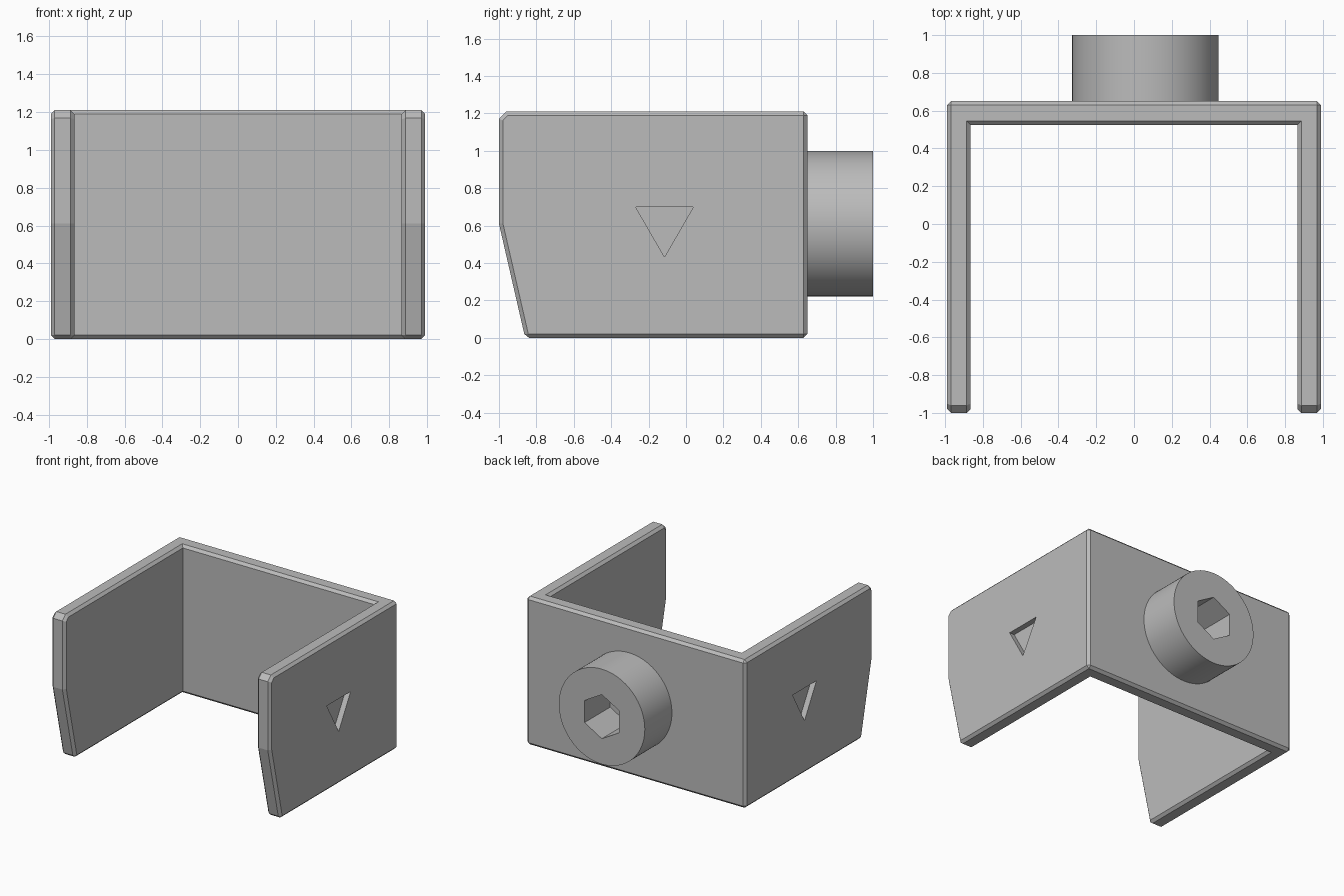
import bpy, bmesh
from math import sin, cos, pi, radians
from mathutils import Vector

default_cube = bpy.data.objects.get("Cube")
if default_cube:
    bpy.data.objects.remove(default_cube, do_unlink=True)

grey = bpy.data.materials.new("grey_plastic")
grey.use_nodes = True
colour = (0.5, 0.5, 0.5, 1)
grey.diffuse_color = colour
grey.node_tree.nodes["Principled BSDF"].inputs["Base Color"].default_value = colour


def make_object(name, bm):
    bmesh.ops.recalc_face_normals(bm, faces=bm.faces)
    mesh = bpy.data.meshes.new(name)
    bm.to_mesh(mesh)
    bm.free()
    mesh.materials.append(grey)
    obj = bpy.data.objects.new(name, mesh)
    bpy.context.collection.objects.link(obj)
    return obj


def extrude(bm, points, offset):
    face = bm.faces.new([bm.verts.new(p) for p in points])
    result = bmesh.ops.extrude_face_region(bm, geom=[face])
    moved = [v for v in result["geom"] if isinstance(v, bmesh.types.BMVert)]
    bmesh.ops.translate(bm, verts=moved, vec=offset)


def prism(name, sides, radius, centre, offset, start=0):
    """Regular prism lying along x or y; start is the angle of the first corner from up."""
    across = Vector((0, 1, 0)) if offset[0] else Vector((1, 0, 0))
    up = Vector((0, 0, 1))
    angles = [start + 2 * pi * i / sides for i in range(sides)]
    points = [Vector(centre) + radius * (across * sin(a) + up * cos(a)) for a in angles]
    bm = bmesh.new()
    extrude(bm, points, offset)
    return make_object(name, bm)


def cut(target, cutter):
    cutter.hide_render = True
    mod = target.modifiers.new("cut", "BOOLEAN")
    mod.operation = "DIFFERENCE"
    mod.solver = "EXACT"
    mod.object = cutter
    bpy.context.view_layer.objects.active = target
    bpy.ops.object.modifier_apply(modifier=mod.name)
    bpy.data.objects.remove(cutter, do_unlink=True)


# U-shaped bracket
half, wall, front, back, height = 0.99, 0.125, -1.0, 0.65, 1.21
inner = half - wall
bm = bmesh.new()
right_half = [(inner, back - wall), (inner, front), (half, front), (half, back)]
outline = right_half + [(-x, y) for x, y in reversed(right_half)]
extrude(bm, [(x, y, 0) for x, y in outline], (0, 0, height))
bmesh.ops.recalc_face_normals(bm, faces=bm.faces)

# Slanted lower fronts and clipped upper corners of the arms
for point, normal in (((0, front, 0.61), (0, -0.61, -0.14)),
                      ((0, front, 1.17), (0, -1, 1))):
    bmesh.ops.bisect_plane(bm, geom=bm.verts[:] + bm.edges[:] + bm.faces[:], dist=1e-5,
                           plane_co=point, plane_no=Vector(normal).normalized(),
                           clear_outer=True)
    bmesh.ops.holes_fill(bm, edges=[e for e in bm.edges if e.is_boundary], sides=0)
bmesh.ops.recalc_face_normals(bm, faces=bm.faces)

# Chamfer on the outward corners only
sharp = [e for e in bm.edges if e.calc_face_angle_signed(0) > radians(50)]
bmesh.ops.bevel(bm, geom=sharp, offset=0.021, offset_type="OFFSET", segments=1,
                profile=0.5, affect="EDGES", clamp_overlap=True)
bracket = make_object("bracket", bm)

# Triangular recess on each arm, pointing down
for side in (-1, 1):
    cut(bracket, prism("triangle_cutter", 3, 0.178, (side * (half - 0.045), -0.115, 0.61),
                       (side * 0.2, 0, 0), start=pi))

# Round boss on the back with a hexagonal socket
boss = prism("back_boss", 96, 0.388, (0.06, back - 0.01, 0.61), (0, 0.36, 0))
cut(boss, prism("socket_cutter", 6, 0.18, (0.06, 0.67, 0.61), (0, 0.5, 0)))
bpy.ops.object.select_all(action="DESELECT")
boss.select_set(True)
bpy.context.view_layer.objects.active = boss
bpy.ops.object.shade_smooth_by_angle(angle=radians(30))
